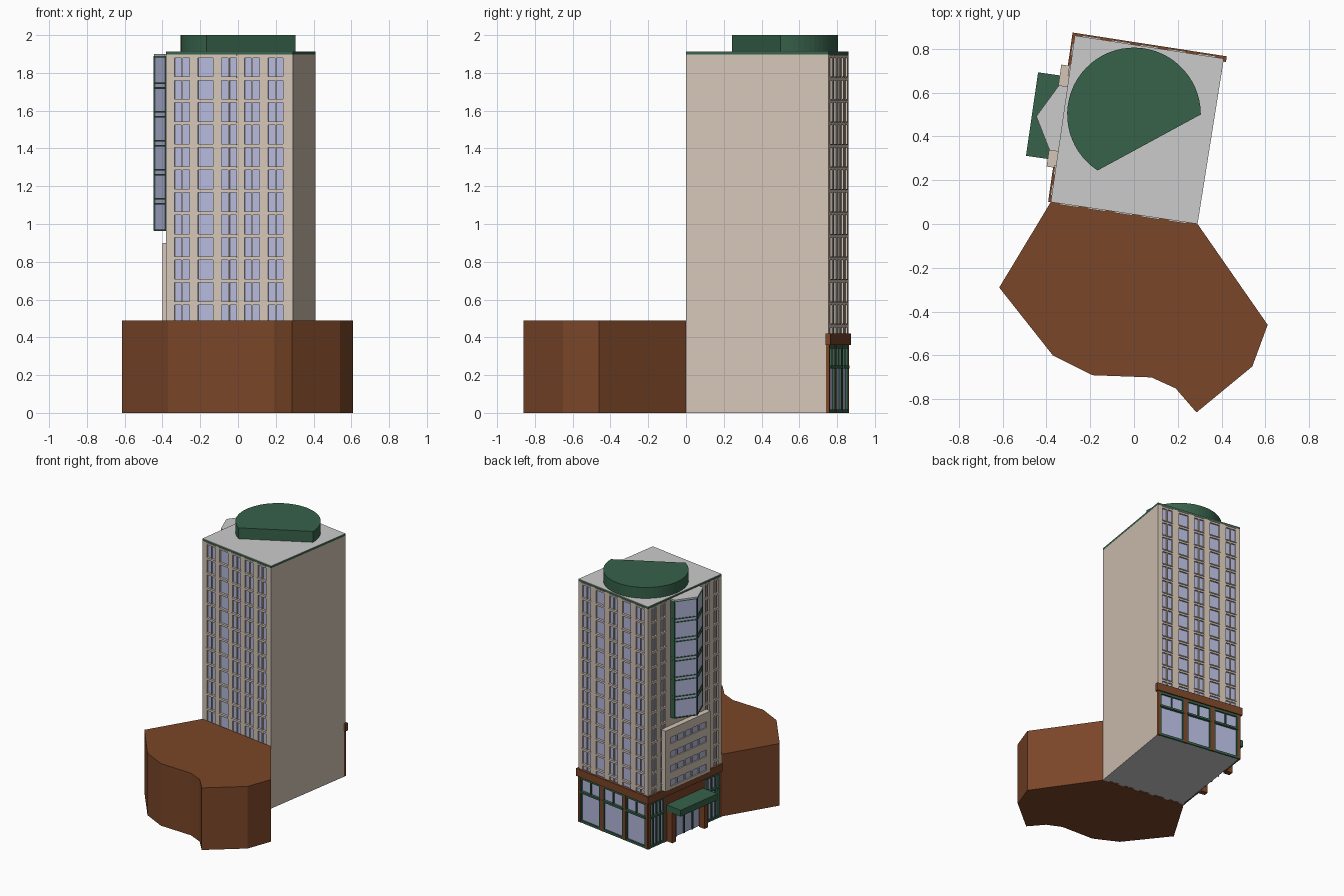
import bpy, bmesh, math
from mathutils import Vector

if "Cube" in bpy.data.objects:
    bpy.data.objects.remove(bpy.data.objects["Cube"])

COLORS = {
    "beige": (0.66, 0.56, 0.47, 1), "brown": (0.195, 0.061, 0.021, 1),
    "green": (0.038, 0.122, 0.07, 1), "glass": (0.46, 0.49, 0.72, 1),
    "dark": (0.03, 0.03, 0.03, 1),
}
parts = {}


def part(name, color):
    if name not in parts:
        parts[name] = (bmesh.new(), color)
    return parts[name][0]


def prism(name, color, pts, z0, z1):
    """Vertical prism over a plan outline."""
    bm = part(name, color)
    lo = [bm.verts.new((p[0], p[1], z0)) for p in pts]
    hi = [bm.verts.new((p[0], p[1], z1)) for p in pts]
    bm.faces.new(lo)
    bm.faces.new(hi)
    for i in range(len(pts)):
        j = (i + 1) % len(pts)
        bm.faces.new((lo[i], lo[j], hi[j], hi[i]))


class Wall:
    """Local wall frame: u runs left to right seen from outside, h is outward."""
    def __init__(self, a, b):
        self.a, d = Vector(a), Vector(b) - Vector(a)
        self.len = d.length
        self.d = d.normalized()
        self.n = Vector((self.d.y, -self.d.x))

    def at(self, u, h):
        return self.a + self.d * u + self.n * h

    def shape(self, name, color, uh, z0, z1):
        prism(name, color, [self.at(*p) for p in uh], z0, z1)

    def box(self, name, color, u0, u1, h0, h1, z0, z1):
        self.shape(name, color, [(u0, h0), (u1, h0), (u1, h1), (u0, h1)], z0, z1)


# Plan corners of the tower
A, B, C, D = (0.29, 0.0), (0.41, 0.755), (-0.27, 0.86), (-0.38, 0.10)
front, back, left = Wall(D, A), Wall(B, C), Wall(C, D)
IN = 0.014
TOP, PITCH = 1.897, 0.119

# Podium
prism("podium", "brown", [D, (-0.615, -0.29), (-0.37, -0.6), (-0.19, -0.69), (0.08, -0.70),
      (0.19, -0.75), (0.285, -0.86), (0.54, -0.65), (0.61, -0.46), A], 0, 0.49)

# Tower core, floor plate, cornice and roof
core = [front.at(front.len, -IN), back.at(0, -IN), left.at(IN, -IN), left.at(left.len - IN, -IN)]
prism("tower_core", "beige", core, 0.003, TOP)
prism("floor_plate", None, core, 0, 0.003)
prism("cornice", "green", [A, B, C, D], TOP, 1.911)
prism("roof", None, [A, B, C, D], 1.911, 1.914)


def facade(side, wall, columns, z0, rows):
    """Piers and spandrels in front of glass strips; columns are (u0, u1, double)."""
    name, u = side + "_facade", 0
    for u0, u1, double in columns:
        wall.box(name, "beige", u, u0, -IN, 0, z0, TOP)
        wall.box(side + "_glass", "glass", u0, u1, -IN, -IN + 0.003, z0, TOP)
        if double:
            m = (u0 + u1) / 2
            wall.box(name, "beige", m - 0.004, m + 0.004, -IN, -0.002, z0, TOP)
        for r in range(rows + 1):
            zt = TOP + 0.003 - r * PITCH
            zb = max(z0, zt - 0.02)
            if zt > z0:
                wall.box(name, "beige", u0, u1, -IN, 0, zb, min(zt, TOP))
                wall.box(side + "_sills", "beige", u0 - 0.003, u1 + 0.003, 0, 0.006,
                         max(zb, zt - 0.007), min(zt, TOP))
        u = u1
    wall.box(name, "beige", u, wall.len, -IN, 0, z0, TOP)


# Window walls
facade("front", front, [(0.045, 0.125, 1), (0.17, 0.25, 0), (0.295, 0.375, 1),
                        (0.42, 0.50, 1), (0.545, 0.625, 1)], 0, 12)
facade("back", back, [(0.04, 0.12, 1), (0.175, 0.255, 0), (0.305, 0.385, 1),
                      (0.435, 0.515, 0), (0.57, 0.65, 1)], 0.40, 12)
facade("left", left, [(0.04, 0.09, 1), (0.135, 0.185, 1), (0.60, 0.64, 1), (0.69, 0.735, 1)], 0.40, 12)

# Brown band above the shopfronts
for w in (back, left):
    w.box("shop_band", "brown", -0.012, w.len + (0.012 if w is back else 0), -IN, 0.012, 0.36, 0.42)


def shop_bay(wall, u0, u1, mullions):
    """Green framed shop window with a transom row."""
    n, g, t = "shop_frames", "green", 0.010
    wall.box("shop_glass", "glass", u0, u1, -IN, -IN + 0.004, 0, 0.36)
    for u in (u0, u1 - t):
        wall.box(n, g, u, u + t, -IN, 0.002, 0, 0.36)
    for z0, z1, h in ((0, 0.018, 0.002), (0.235, 0.25, 0.010), (0.342, 0.36, 0.002)):
        wall.box(n, g, u0, u1, -IN, h, z0, z1)
    for i in range(1, mullions + 1):
        u = u0 + (u1 - u0) * i / (mullions + 1)
        wall.box(n, g, u - t / 2, u + t / 2, -IN, 0, 0.25 if mullions == 1 else 0, 0.36)


def piers(wall, spans):
    for u0, u1 in spans:
        wall.box("shop_piers", "brown", u0, u1, -IN, 0.004, 0, 0.36)


# Back and side shopfronts
L = left.len
back_piers = [(0, 0.02), (0.217, 0.245), (0.443, 0.471), (back.len - 0.02, back.len)]
piers(back, back_piers)
for p, q in zip(back_piers, back_piers[1:]):
    shop_bay(back, p[1], q[0], 1)
piers(left, [(0, 0.02), (0.17, 0.20), (0.56, 0.59), (L - 0.02, L)])
shop_bay(left, 0.02, 0.17, 3)
shop_bay(left, 0.59, L - 0.02, 3)

# Entrance with doors, pillars and canopy
left.box("entrance_glass", "glass", 0.20, 0.56, -IN, -0.008, 0, 0.25)
left.box("entrance_lintel", "brown", 0.20, 0.56, -IN, 0.002, 0.25, 0.36)
for u in (0.20, 0.287, 0.375, 0.463, 0.55):
    left.box("entrance_frames", "green", u, u + 0.01, -IN, 0, 0, 0.25)
for u in (0.195, 0.53):
    left.box("entrance_pillars", "brown", u, u + 0.04, 0.004, 0.055, 0, 0.24)
left.box("canopy", "green", 0.19, 0.575, 0, 0.142, 0.24, 0.29)

# Mid-rise projecting slab with four rows of windows
left.box("side_slab", "beige", 0.14, 0.61, 0, 0.030, 0.42, 0.90)
us = [0.19 + i * 0.075 for i in range(6)]
zs = [0.445 + r * 0.112 for r in range(4)]
z = 0.42
for zb in zs:
    left.box("side_slab", "beige", 0.14, 0.61, 0.030, 0.042, z, zb)
    z = zb + 0.05
    left.box("slab_glass", "glass", us[0], us[-1], 0.030, 0.033, zb, z)
    left.box("side_slab", "beige", 0.14, us[0], 0.030, 0.042, zb, z)
    left.box("side_slab", "beige", us[-1], 0.61, 0.030, 0.042, zb, z)
    for u in us[1:-1]:
        left.box("side_slab", "beige", u - 0.005, u + 0.005, 0.030, 0.042, zb, z)
left.box("side_slab", "beige", 0.14, 0.61, 0.030, 0.042, z, 0.90)


# Pointed bay window
def bay(e):
    return [(0.24 - e, 0), (0.24 - e, 0.034 + e), (0.39, 0.116 + e), (0.53 + e, 0.034 + e), (0.53 + e, 0)]


left.shape("bay_glass", "glass", bay(0), 0.965, 1.89)
left.shape("bay_roof", None, bay(0.005), 1.89, 1.90)
for i in range(7):
    zc = 0.968 + i * 0.153
    for dz in ((-0.013, 0.013) if 0 < i < 6 else (0,)):
        left.shape("bay_rings", "green", bay(0.004), zc + dz - 0.004, zc + dz + 0.004)
for u, h in ((0.24, 0.034), (0.39, 0.116), (0.53, 0.034)):
    left.box("bay_posts", "green", u - 0.005, u + 0.005, h - 0.006, h + 0.005, 0.965, 1.89)
for u in (0.237, 0.53):
    left.box("bay_sides", "green", u, u + 0.003, 0, 0.034, 0.965, 1.89)

# Cut-off drum on the roof
arc = [math.radians(237 * i / 40) for i in range(41)]
prism("roof_drum", "green", [(0.305 * math.cos(a), 0.5 + 0.305 * math.sin(a)) for a in arc], 1.914, 2.0)

# Turn collected meshes into objects
mats = {}
for key, rgba in COLORS.items():
    mats[key] = bpy.data.materials.new(key)
    mats[key].diffuse_color = rgba
for name, (bm, color) in parts.items():
    bmesh.ops.recalc_face_normals(bm, faces=bm.faces)
    me = bpy.data.meshes.new(name)
    bm.to_mesh(me)
    bm.free()
    ob = bpy.data.objects.new(name, me)
    bpy.context.collection.objects.link(ob)
    if color:
        me.materials.append(mats[color])

for m in bpy.data.materials:
    if m.users and not m.is_grease_pencil:
        m.use_nodes = True
        m.node_tree.nodes["Principled BSDF"].inputs["Base Color"].default_value = m.diffuse_color
